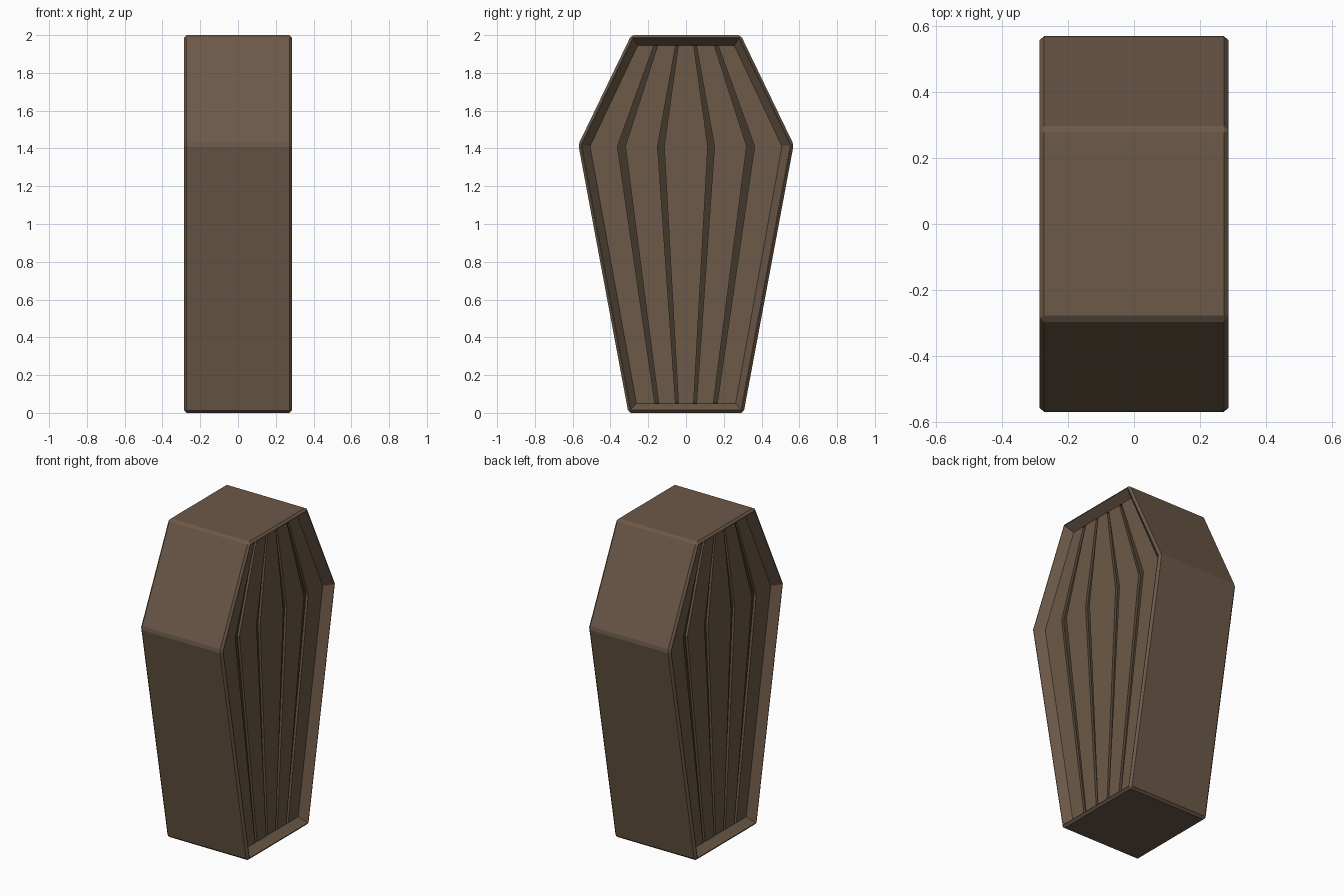
import bpy, bmesh

if "Cube" in bpy.data.objects:
    bpy.data.objects.remove(bpy.data.objects["Cube"])

def material(name, rgb):
    m = bpy.data.materials.new(name)
    m.diffuse_color = (*rgb, 1)
    m.use_nodes = True
    m.node_tree.nodes["Principled BSDF"].inputs["Base Color"].default_value = m.diffuse_color
    return m

wood = material("wood", (0.15, 0.10, 0.065))
dark = material("dark_gap", (0.055, 0.04, 0.024))

def finish(name, bm, mats):
    bmesh.ops.recalc_face_normals(bm, faces=bm.faces[:])
    me = bpy.data.meshes.new(name)
    bm.to_mesh(me)
    bm.free()
    for m in mats:
        me.materials.append(m)
    ob = bpy.data.objects.new(name, me)
    bpy.context.collection.objects.link(ob)
    return ob

def prism(bm, outline, x0, x1):
    # solid between two x planes from a (y, z) outline
    f = bm.faces.new([bm.verts.new((x0, y, z)) for y, z in outline])
    r = bmesh.ops.extrude_face_region(bm, geom=[f])
    for v in r["geom"]:
        if isinstance(v, bmesh.types.BMVert):
            v.co.x = x1
    bmesh.ops.recalc_face_normals(bm, faces=bm.faces[:])

# six-sided body with bevelled edges
X = 0.285
outline = [(-0.30, 0), (0.305, 0), (0.57, 1.42), (0.29, 2), (-0.29, 2), (-0.57, 1.42)]
outline[0] = (-0.305, 0)
bm = bmesh.new()
prism(bm, outline, -X, X)
bmesh.ops.bevel(bm, geom=bm.edges[:], offset=0.013, segments=1, affect='EDGES')
bm.normal_update()

# recessed, sloping frame on both wide sides with a pit for the planks
for side in (-1, 1):
    f = max(bm.faces, key=lambda q: q.normal.x * side * q.calc_area())
    bmesh.ops.inset_region(bm, faces=[f], thickness=0.004, depth=0)
    bmesh.ops.inset_region(bm, faces=[f], thickness=0.045, depth=-0.05)
    rim = [v.co.copy() for v in f.verts]
    r = bmesh.ops.inset_region(bm, faces=[f], thickness=0.0005, depth=-0.015)
    for q in [f] + r["faces"]:
        q.material_index = 1
finish("coffin_body", bm, [wood, dark])

# half widths of the panel at bottom, shoulder and top
rim.sort(key=lambda c: c.z)
levels = [(rim[0].z, abs(rim[0].y)), (rim[2].z, abs(rim[2].y)), (rim[4].z, abs(rim[4].y))]
depth = abs(rim[0].x)

# gap centres and widths at bottom, shoulder and top
gaps = [((0.155, 0.02), (0.342, 0.042), (0.16, 0.02)),
        ((0.048, 0.015), (0.133, 0.035), (0.048, 0.014))]

def gap_edge(i, k):
    return [c + k * w / 2 for c, w in gaps[i]]

neg = lambda a: [-v for v in a]
outer = [w for z, w in levels]
planks = [(neg(outer), neg(gap_edge(0, 1))),
          (neg(gap_edge(0, -1)), neg(gap_edge(1, 1))),
          (neg(gap_edge(1, -1)), gap_edge(1, -1)),
          (gap_edge(1, 1), gap_edge(0, -1)),
          (gap_edge(0, 1), outer)]

# five tapering planks on each side
for side, label in ((-1, "left"), (1, "right")):
    bm = bmesh.new()
    for lo, hi in planks:
        zs = [z for z, w in levels]
        prism(bm, list(zip(lo, zs)) + list(zip(hi, zs))[::-1],
              side * (depth - 0.0155), side * depth)
    finish(label + "_planks", bm, [wood])
